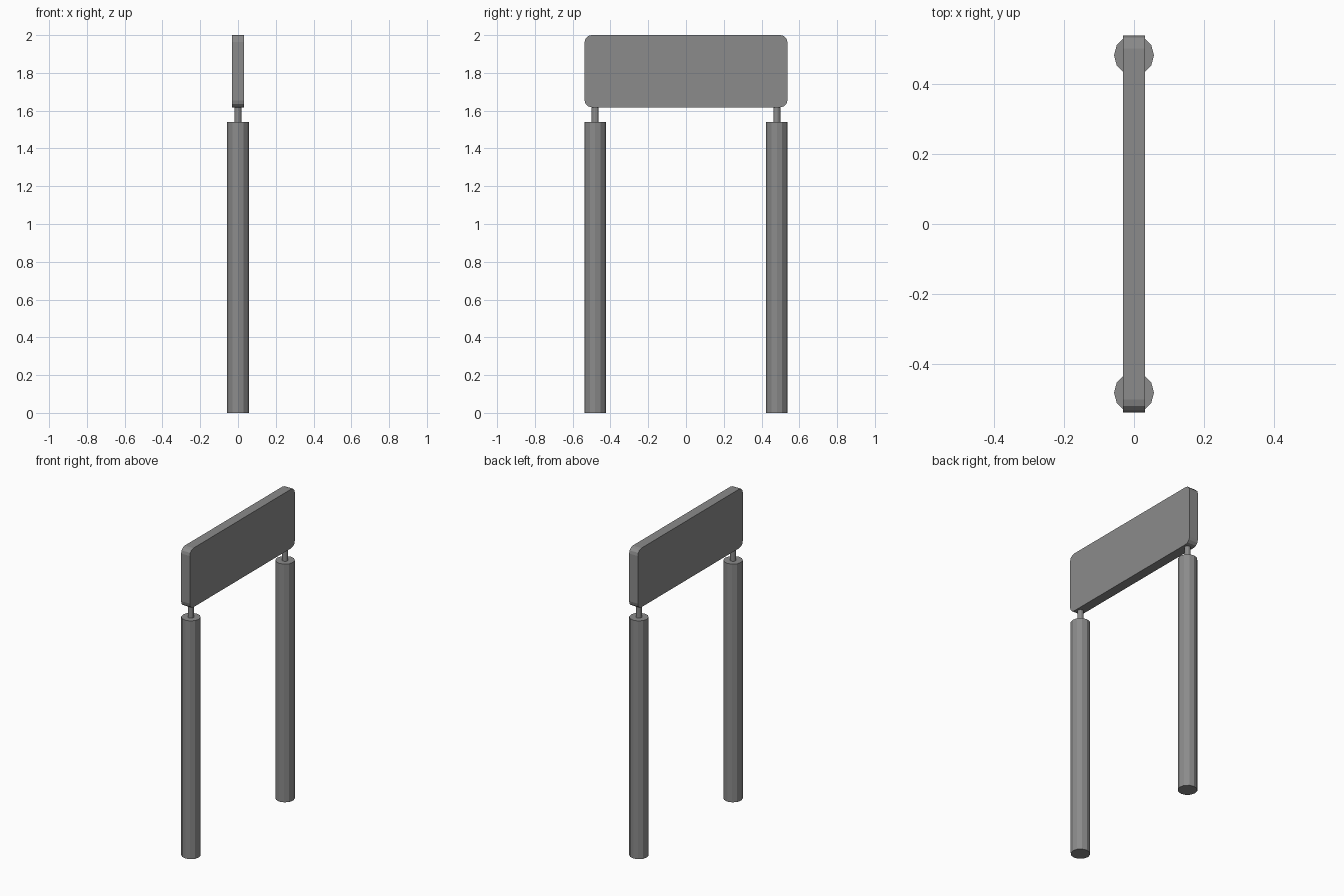
import bpy, bmesh

if "Cube" in bpy.data.objects:
    bpy.data.objects.remove(bpy.data.objects["Cube"])

POST_Y, POST_TOP = 0.481, 1.54
PANEL_BOTTOM, TOP = 1.618, 2.0
HALF_WIDTH, HALF_THICK = 0.537, 0.031

dark_grey = bpy.data.materials.new("dark_grey")
dark_grey.diffuse_color = (0.26, 0.26, 0.26, 1)
dark_grey.use_nodes = True
dark_grey.node_tree.nodes["Principled BSDF"].inputs["Base Color"].default_value = dark_grey.diffuse_color


def add_object(name, bm):
    mesh = bpy.data.meshes.new(name)
    bm.to_mesh(mesh)
    bm.free()
    mesh.materials.append(dark_grey)
    obj = bpy.data.objects.new(name, mesh)
    bpy.context.collection.objects.link(obj)
    return obj


def cylinder(name, radius, y, z0, z1, sides=12):
    bm = bmesh.new()
    bmesh.ops.create_cone(bm, cap_ends=True, segments=sides,
                          radius1=radius, radius2=radius, depth=z1 - z0)
    bmesh.ops.translate(bm, verts=bm.verts, vec=(0, y, (z0 + z1) / 2))
    return add_object(name, bm)


# Two posts, each with a thin pin carrying the panel
for side, sign in (("left", -1), ("right", 1)):
    cylinder(f"{side}_post", 0.057, sign * POST_Y, 0, POST_TOP)
    cylinder(f"{side}_pin", 0.0185, sign * POST_Y, POST_TOP - 0.005, PANEL_BOTTOM + 0.005)

# Sign panel: a slab with its four corners rounded across the thickness
bm = bmesh.new()
bmesh.ops.create_cube(bm, size=1)
bmesh.ops.scale(bm, verts=bm.verts,
                vec=(2 * HALF_THICK, 2 * HALF_WIDTH, TOP - PANEL_BOTTOM))
bmesh.ops.translate(bm, verts=bm.verts, vec=(0, 0, (TOP + PANEL_BOTTOM) / 2))
corners = [e for e in bm.edges if abs(e.verts[0].co.x - e.verts[1].co.x) > 0.01]
bmesh.ops.bevel(bm, geom=corners, offset=0.037, offset_type='OFFSET',
                segments=3, profile=0.5, affect='EDGES')
add_object("sign_panel", bm)
